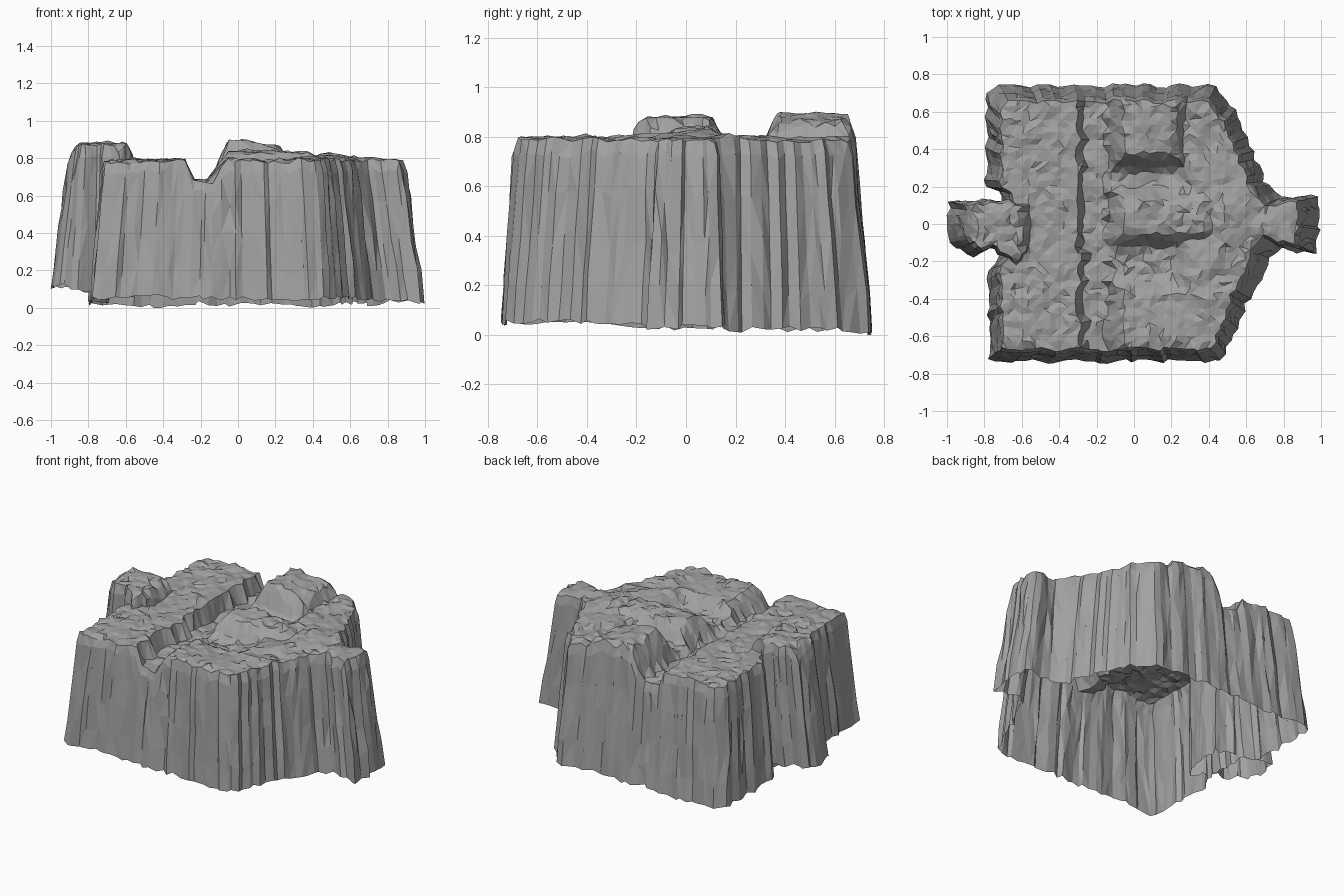
import bpy, bmesh, math, random
from mathutils import Vector, noise
from mathutils.geometry import delaunay_2d_cdt

random.seed(7)
if "Cube" in bpy.data.objects:
    bpy.data.objects.remove(bpy.data.objects["Cube"])

rock = bpy.data.materials.new("grey rock")
rock.use_nodes = True
GREY = (0.36, 0.36, 0.36, 1)
rock.diffuse_color = GREY
rock.node_tree.nodes["Principled BSDF"].inputs["Base Color"].default_value = GREY
rock.node_tree.nodes["Principled BSDF"].inputs["Roughness"].default_value = 0.9


def ramp(v, start, end):
    """0 before start, 1 after end."""
    return max(0.0, min(1.0, (v - start) / (end - start)))


def mound(x, y, x0, x1, y0, y1, slope):
    """0 outside a box, rising to 1 over the slope width inside it."""
    return ramp(min(x - x0, x1 - x, y - y0, y1 - y), 0, slope)


def rough(x, y, scale, amount):
    return noise.noise(Vector((x * scale, y * scale, 3.7))) * amount


# Heights of the plateau: west shelf, trench, side gullies, mounds and east shelf
def plateau_height(x, y):
    if x < -0.28:
        h = 0.785
    elif x < -0.13:
        h = 0.68
    else:
        north_top = 0.89 - 0.15 * max(0, x - 0.03)
        h = 0.72 + 0.075 * ramp(x, 0.2, 0.3)
        h = max(h, 0.72 + (north_top - 0.72) * mound(x, y, -0.13, 0.3, 0.29, 0.73, 0.075))
        h = max(h, 0.72 + 0.115 * mound(x, y, -0.13, 0.45, -0.13, 0.2, 0.08))
        h = max(h, 0.71 + 0.08 * mound(x, y, -0.14, 0.4, -0.8, -0.28, 0.08))
        h += 0.025 * mound(x, y, 0.34, 0.66, -0.14, 0.2, 0.1)
    return h + rough(x, y, 9, 0.018)


# Heights of the small western outcrop
def outcrop_height(x, y):
    return 0.78 + 0.1 * mound(x, y, -0.92, -0.54, -0.25, 0.17, 0.06) + rough(x, y, 11, 0.015)


def resample(base, top, step):
    """Cut matching base and top outlines into uneven columns."""
    pairs = []
    for i in range(len(base)):
        b0, b1 = Vector(base[i]), Vector(base[(i + 1) % len(base)])
        t0, t1 = Vector(top[i]), Vector(top[(i + 1) % len(top)])
        n = max(1, round((b1 - b0).length / step))
        for k in range(n):
            f = (k + (random.uniform(-0.35, 0.35) if k else 0)) / n
            d = (b1 - b0).normalized()
            pairs.append((b0.lerp(b1, f), t0.lerp(t1, f), Vector((d.y, -d.x))))
    return pairs


def build_cliff(name, base, top, height, floor, step=0.04, jag=0.013):
    """Streaked cliff walls, open below, capped with a rough top."""
    bm = bmesh.new()
    levels = (0, 0.2, 0.45, 0.7, 0.92, 1)
    columns = []
    for b, t, out in resample(base, top, step):
        streak = random.uniform(-jag, jag)
        z0 = max(0.0, floor(b.x, b.y) + random.uniform(-0.012, 0.012))
        tt = t + out * streak
        z1 = height(tt.x, tt.y) + random.uniform(-0.014, 0.004)
        col = []
        for f in levels:
            p = b.lerp(t, f) + out * streak
            z = z0 + (z1 - z0) * f
            if 0 < f < 1:
                p += out * (random.uniform(-0.4, 0.6) * jag + 0.01 * f)
                z += random.uniform(-0.04, 0.04) * (1 if f < 0.9 else 0.3)
            col.append(bm.verts.new((p.x, p.y, z)))
        columns.append(col)
    for i, col in enumerate(columns):
        nxt = columns[(i + 1) % len(columns)]
        for k in range(len(levels) - 1):
            a, b, c, d = col[k], nxt[k], nxt[k + 1], col[k + 1]
            if random.random() < 0.5:
                bm.faces.new((a, b, c))
                bm.faces.new((a, c, d))
            else:
                bm.faces.new((a, b, d))
                bm.faces.new((b, c, d))

    # Triangulated top inside the rim
    rim = [col[-1] for col in columns]
    pts = [v.co.xy for v in rim]
    n = len(pts)
    grid = 0.036
    xs = [p.x for p in pts]
    ys = [p.y for p in pts]
    for i in range(int((max(xs) - min(xs)) / grid)):
        for j in range(int((max(ys) - min(ys)) / grid)):
            p = Vector((min(xs) + (i + 0.5) * grid + random.uniform(-0.3, 0.3) * grid,
                        min(ys) + (j + 0.5) * grid + random.uniform(-0.3, 0.3) * grid))
            if all((p - q).length > 0.018 for q in pts[:n]):
                pts.append(p)
    edges = [(i, (i + 1) % n) for i in range(n)]
    flat, _, faces, source, _, _ = delaunay_2d_cdt(pts, edges, [], 1, 1e-5)
    verts = []
    for co, src in zip(flat, source):
        on_rim = [s for s in src if s < n]
        if on_rim:
            verts.append(rim[on_rim[0]])
        else:
            z = height(co.x, co.y) + random.uniform(-0.008, 0.008)
            verts.append(bm.verts.new((co.x, co.y, z)))
    for f in faces:
        corners = [verts[i] for i in f]
        if len(set(corners)) == len(corners) and not bm.faces.get(corners):
            bm.faces.new(corners)
    bmesh.ops.delete(bm, geom=[v for v in bm.verts if not v.link_faces], context='VERTS')
    bmesh.ops.recalc_face_normals(bm, faces=bm.faces)
    if sum(f.normal.z * f.calc_area() for f in bm.faces) < 0:
        bmesh.ops.reverse_faces(bm, faces=bm.faces)
    mesh = bpy.data.meshes.new(name)
    bm.to_mesh(mesh)
    bm.free()
    mesh.materials.append(rock)
    obj = bpy.data.objects.new(name, mesh)
    bpy.context.collection.objects.link(obj)


# Main plateau with pointed east side, spur and a recess in the west wall
plateau_base = [(-0.78, -0.735), (0.47, -0.735), (0.6, -0.43), (0.73, -0.19), (0.79, -0.14),
                (0.985, -0.16), (0.985, 0.15), (0.78, 0.14), (0.7, 0.23), (0.6, 0.46),
                (0.52, 0.64), (0.44, 0.74), (-0.72, 0.74), (-0.79, 0.7), (-0.79, 0.2),
                (-0.7, 0.15), (-0.7, -0.15), (-0.78, -0.25)]
plateau_top = [(-0.71, -0.67), (0.42, -0.67), (0.52, -0.38), (0.63, -0.15), (0.69, -0.07),
               (0.87, -0.11), (0.87, 0.12), (0.69, 0.09), (0.61, 0.22), (0.52, 0.43),
               (0.46, 0.57), (0.4, 0.655), (-0.67, 0.655), (-0.71, 0.62), (-0.71, 0.2),
               (-0.64, 0.14), (-0.64, -0.14), (-0.71, -0.22)]
build_cliff("plateau", plateau_base, plateau_top, plateau_height,
            lambda x, y: 0.035 - 0.03 * y + rough(x, y, 5, 0.02))

# Western outcrop, hanging slightly higher than the plateau base
outcrop_base = [(-0.99, -0.11), (-0.86, -0.17), (-0.74, -0.13), (-0.65, -0.24),
                (-0.57, -0.12), (-0.56, 0.1), (-0.72, 0.13), (-0.99, 0.12)]
outcrop_top = [(-0.88, -0.08), (-0.82, -0.12), (-0.73, -0.12), (-0.64, -0.21),
               (-0.56, -0.11), (-0.56, 0.1), (-0.7, 0.12), (-0.88, 0.1)]
build_cliff("west_outcrop", outcrop_base, outcrop_top, outcrop_height,
            lambda x, y: 0.11 - 0.1 * (x + 1) + rough(x, y, 6, 0.02), jag=0.012)
